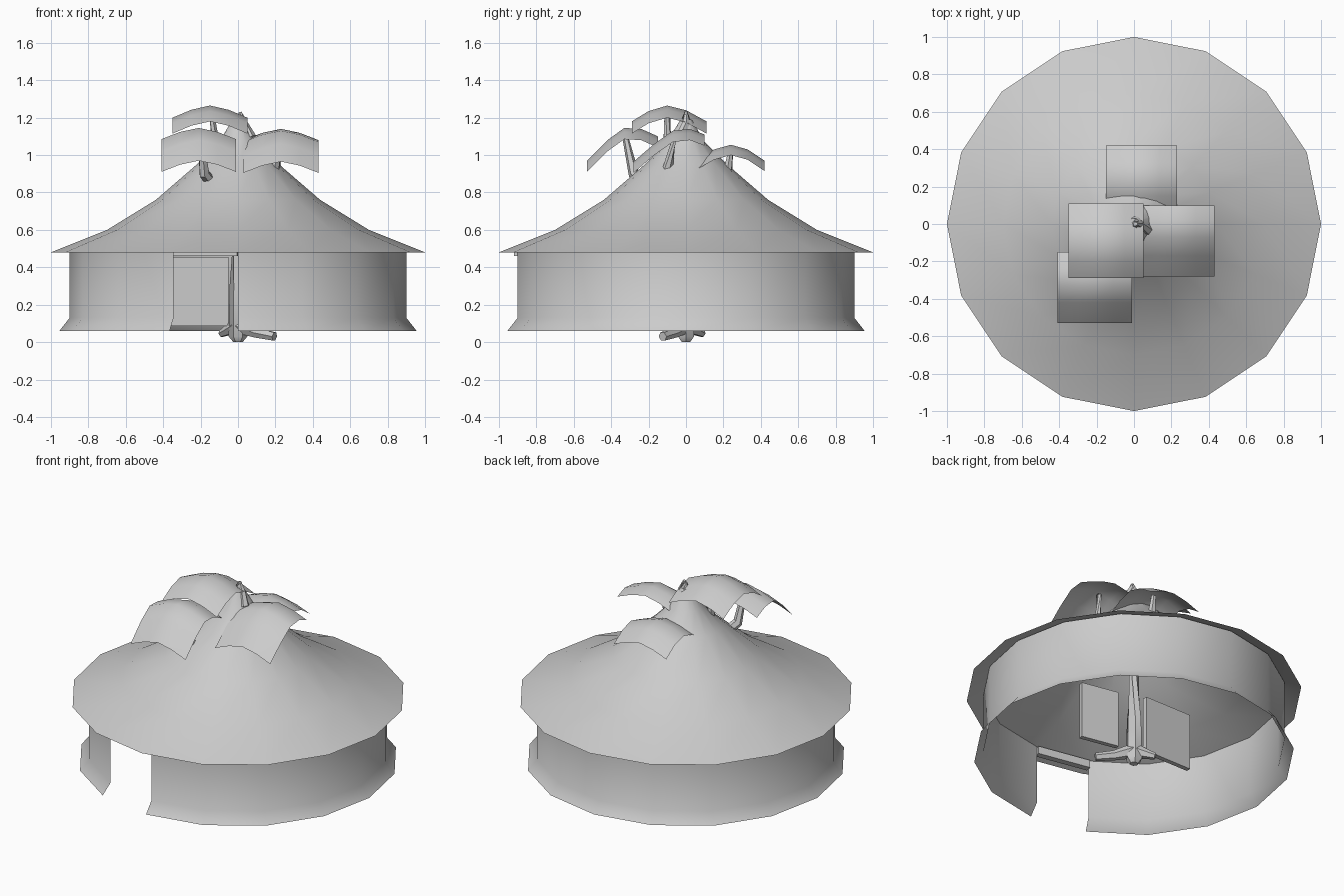
import bpy, bmesh
from math import sin, cos, pi
from mathutils import Vector

if "Cube" in bpy.data.objects:
    bpy.data.objects.remove(bpy.data.objects["Cube"])

SIDES = 16


def make(name, verts, faces, smooth=True):
    me = bpy.data.meshes.new(name)
    me.from_pydata(verts, [], faces)
    bm = bmesh.new()
    bm.from_mesh(me)
    bmesh.ops.recalc_face_normals(bm, faces=bm.faces)
    bm.to_mesh(me)
    bm.free()
    ob = bpy.data.objects.new(name, me)
    bpy.context.collection.objects.link(ob)
    if smooth:
        bpy.ops.object.select_all(action='DESELECT')
        ob.select_set(True)
        bpy.context.view_layer.objects.active = ob
        bpy.ops.object.shade_smooth_by_angle(angle=0.7)
    return ob


def revolve(name, profile, skip=()):
    verts = [(r * cos(2 * pi * i / SIDES), r * sin(2 * pi * i / SIDES), z)
             for r, z in profile for i in range(SIDES)]
    faces = []
    for k in range(len(profile) - 1):
        for i in range(SIDES):
            if i not in skip:
                j = (i + 1) % SIDES
                a, b = k * SIDES, (k + 1) * SIDES
                faces.append((a + i, a + j, b + j, b + i))
    return make(name, verts, faces)


def tube(name, pts, radii, n=6):
    # tapered limb through a few points
    pts = [Vector(p) for p in pts]
    verts, faces = [], []
    for k, p in enumerate(pts):
        d = pts[min(k + 1, len(pts) - 1)] - pts[max(k - 1, 0)]
        q = d.to_track_quat('Z', 'Y')
        for i in range(n):
            a = 2 * pi * i / n
            verts.append(p + q @ Vector((cos(a), sin(a), 0)) * radii[k])
    for k in range(len(pts) - 1):
        for i in range(n):
            j = (i + 1) % n
            faces.append((k * n + i, k * n + j, k * n + n + j, k * n + n + i))
    faces.append(tuple(range(n)))
    faces.append(tuple(range((len(pts) - 1) * n, len(pts) * n)))
    return make(name, verts, faces)


def box(name, center, size, rot=0.0):
    verts = []
    for x in (-.5, .5):
        for y in (-.5, .5):
            for z in (-.5, .5):
                verts.append((x * size[0], y * size[1], z * size[2]))
    ob = make(name, verts, [(0, 1, 3, 2), (4, 6, 7, 5), (0, 4, 5, 1),
                            (2, 3, 7, 6), (0, 2, 6, 4), (1, 5, 7, 3)], False)
    ob.location = center
    ob.rotation_euler.z = rot
    return ob


def leaf(name, x0, x1, front_to_back, drop):
    # drooping leaf card: (y, z) spine from front to back, sides sag by drop
    n = 5
    verts, faces = [], []
    for y, z in front_to_back:
        for i in range(n):
            t = i / (n - 1) * 2 - 1
            verts.append((x0 + (x1 - x0) * i / (n - 1), y, z - drop * abs(t) ** 1.5))
    for k in range(len(front_to_back) - 1):
        for i in range(n - 1):
            a = k * n + i
            faces.append((a, a + 1, a + n + 1, a + n))
    return make(name, verts, faces)


# Roof and round wall with a doorway one segment wide
revolve("roof", [(1.0, .48), (.70, .60), (.44, .76), (.22, .95), (.10, 1.07), (.03, 1.19)])
revolve("wall", [(.955, .06), (.90, .13), (.90, .515)], skip=(11,))

# Doorway frame
a = 2 * pi * 11.5 / SIDES
r = .9 * cos(pi / SIDES)
box("door_lintel", (r * cos(a), r * sin(a), .485), (.35, .04, .05), a + pi / 2)

# Central trunk, root bar and limbs
tube("trunk", [(0, 0, .0), (0, 0, .03), (0, 0, .3), (0, 0, .9), (.01, 0, 1.17), (.01, 0, 1.22)],
     [.025, .05, .045, .035, .03, .015])
tube("root_right", [(0, 0, .09), (.1, -.065, .05), (.195, -.125, .03)], [.045, .03, .025])
tube("root_left", [(0, 0, .09), (-.09, .09, .045)], [.045, .02])
limbs = [((-.18, -.28, .90), (-.20, -.33, 1.12)), ((.20, -.10, .92), (.22, -.06, 1.11)),
         ((-.10, -.10, .91), (-.14, -.10, 1.22)), ((.05, .22, .88), (.05, .24, 1.03))]
for i, (lo, hi) in enumerate(limbs):
    tube(f"limb_{i + 1}", [(0, 0, .68), lo, hi], [.03, .03, .015])
tube("twig", [(.07, -.03, 1.09), (.03, 0, 1.17), (.01, 0, 1.23)], [.03, .022, .01])

# Hanging boards inside
box("board_left", (-.22, .04, .27), (.34, .03, .37))
box("board_right", (.23, -.05, .27), (.25, .03, .37), -.2)

# Leaf cards over the peak
leaf("leaf_front", -.41, -.01,
     [(-.53, .97), (-.42, 1.08), (-.33, 1.145), (-.24, 1.14), (-.15, 1.10)], .06)
leaf("leaf_right", .03, .43,
     [(-.28, .965), (-.17, 1.06), (-.07, 1.13), (.02, 1.14), (.10, 1.11)], .06)
leaf("leaf_top", -.35, .05,
     [(-.29, 1.18), (-.20, 1.235), (-.10, 1.265), (0, 1.24), (.11, 1.18)], .065)
leaf("leaf_back", -.15, .23,
     [(.06, .98), (.15, 1.03), (.24, 1.055), (.33, 1.03), (.42, .97)], .055)
